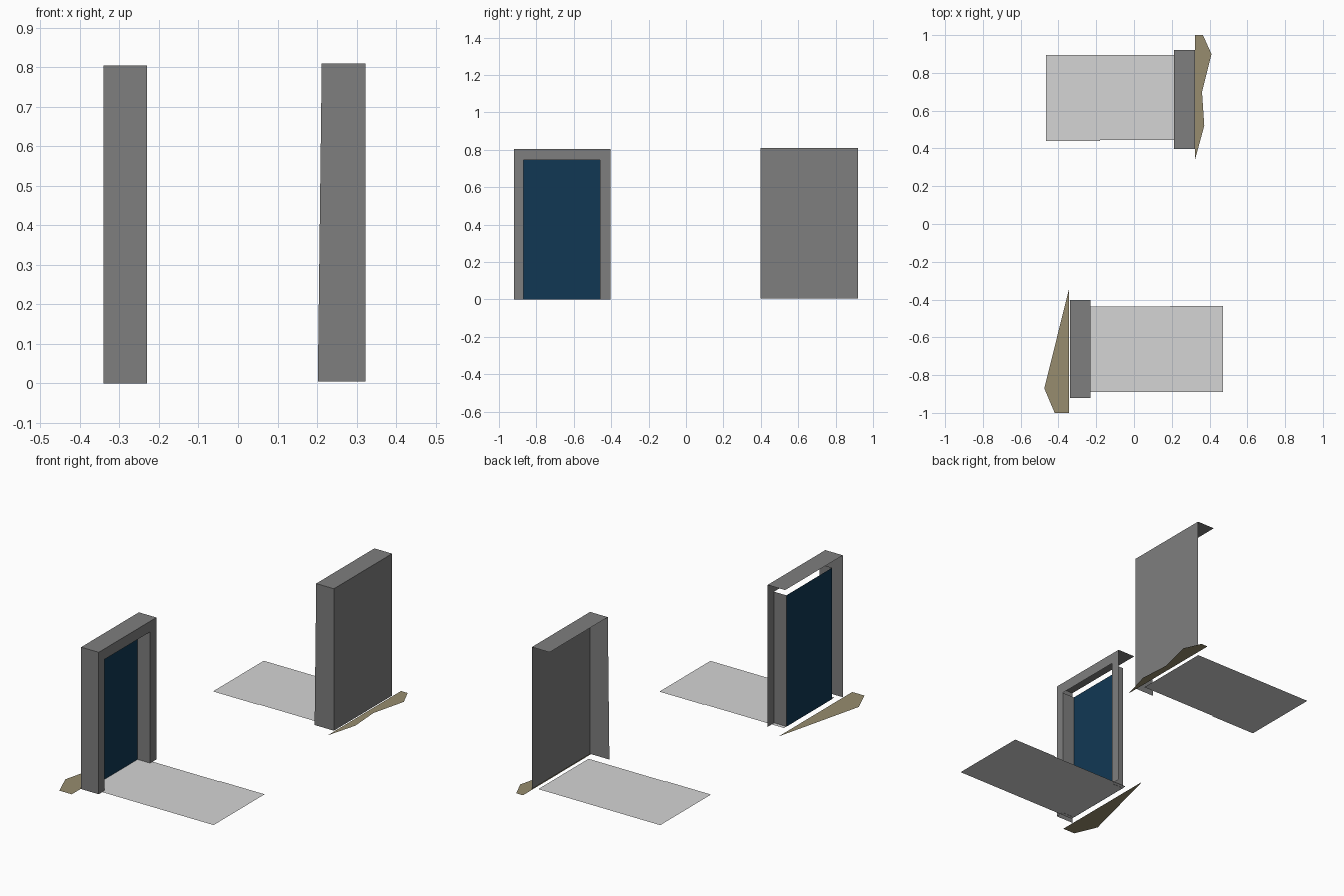
import bpy
from mathutils import Vector

if "Cube" in bpy.data.objects:
    bpy.data.objects.remove(bpy.data.objects["Cube"])


def material(name, rgb):
    m = bpy.data.materials.new(name)
    m.diffuse_color = (*rgb, 1)
    m.use_nodes = True
    m.node_tree.nodes["Principled BSDF"].inputs["Base Color"].default_value = m.diffuse_color
    return m


GREY = material("frame grey", (0.21, 0.21, 0.21))
PALE = material("pale path", (0.66, 0.66, 0.66))
BLUE = material("dark blue", (0.0055, 0.039, 0.088))
TAN = material("earth tan", (0.31, 0.265, 0.158))


def sheets(name, mat, faces):
    """One object of flat sheets; each sheet is (outline, facing direction)."""
    verts, polys = [], []
    for pts, facing in faces:
        pts = [Vector(p) for p in pts]
        # Newell normal decides whether the outline must be reversed
        n = sum((a.cross(b) for a, b in zip(pts, pts[1:] + pts[:1])), Vector())
        if n.dot(Vector(facing)) < 0:
            pts.reverse()
        polys.append(range(len(verts), len(verts) + len(pts)))
        verts += pts
    me = bpy.data.meshes.new(name)
    me.from_pydata(verts, [], [list(p) for p in polys])
    me.materials.append(mat)
    ob = bpy.data.objects.new(name, me)
    bpy.context.collection.objects.link(ob)
    return ob


def across_x(x, y0, y1, z0, z1):
    return [(x, y0, z0), (x, y1, z0), (x, y1, z1), (x, y0, z1)]


def across_y(y, x0, x1, z0, z1):
    return [(x0, y, z0), (x1, y, z0), (x1, y, z1), (x0, y, z1)]


def flat(z, x0, x1, y0, y1):
    return [(x0, y0, z), (x1, y0, z), (x1, y1, z), (x0, y1, z)]


UP = (0, 0, 1)

# Open doorway: arch-shaped front, top, one outer side, two inner reveals
XB, XF, XD = -0.34, -0.23, -0.308
Y0, Y1, D0, D1 = -0.92, -0.403, -0.87, -0.46
H, DH = 0.805, 0.745
arch = [(XF, Y0, 0), (XF, Y0, H), (XF, Y1, H), (XF, Y1, 0),
        (XF, D1, 0), (XF, D1, DH), (XF, D0, DH), (XF, D0, 0)]
sheets("doorway_frame", GREY, [
    (arch, (1, 0, 0)),
    (flat(H, XB, XF, Y0, Y1), UP),
    (across_y(Y0, XB, XF, 0, H), (0, -1, 0)),
    (across_y(D0, XD, XF, 0, DH), (0, 1, 0)),
    (across_y(D1, XD, XF, 0, DH), (0, -1, 0)),
])
sheets("door_panel", BLUE, [(across_x(XD, D0, D1, 0, DH), (1, 0, 0))])

# Rear shell: back wall, top and one slightly slanted side
BX, BT, BB = 0.323, 0.212, 0.202
BY0, BY1, Z0, Z1 = 0.398, 0.92, 0.005, 0.81
sheets("rear_shell", GREY, [
    (across_x(BX, BY0, BY1, Z0, Z1), (1, 0, 0)),
    (flat(Z1, BT, BX, BY0, BY1), UP),
    ([(BB, BY0, Z0), (BX, BY0, Z0), (BX, BY0, Z1), (BT, BY0, Z1)], (0, -1, 0)),
])

# Paths leading out of each doorway
Z = 0.001
sheets("front_path", PALE, [
    ([(-0.308, -0.89, Z), (0.47, -0.89, Z), (0.47, -0.433, Z),
      (0.19, -0.433, Z), (0.19, -0.438, Z), (-0.308, -0.438, Z)], UP)])
sheets("rear_path", PALE, [
    ([(0.30, 0.895, Z), (-0.465, 0.895, Z), (-0.465, 0.44, Z),
      (-0.18, 0.44, Z), (-0.18, 0.445, Z), (0.30, 0.445, Z)], UP)])

# Patches of earth behind each doorway
front = [(-0.343, -0.34), (-0.475, -0.87), (-0.42, -1.0), (-0.343, -1.0)]
rear = [(0.323, 0.34), (0.372, 0.52), (0.36, 0.70), (0.41, 0.90),
        (0.365, 1.0), (0.323, 1.0)]
sheets("front_earth", TAN, [([(x, y, 0) for x, y in front], UP)])
sheets("rear_earth", TAN, [([(x, y, 0) for x, y in rear], UP)])
